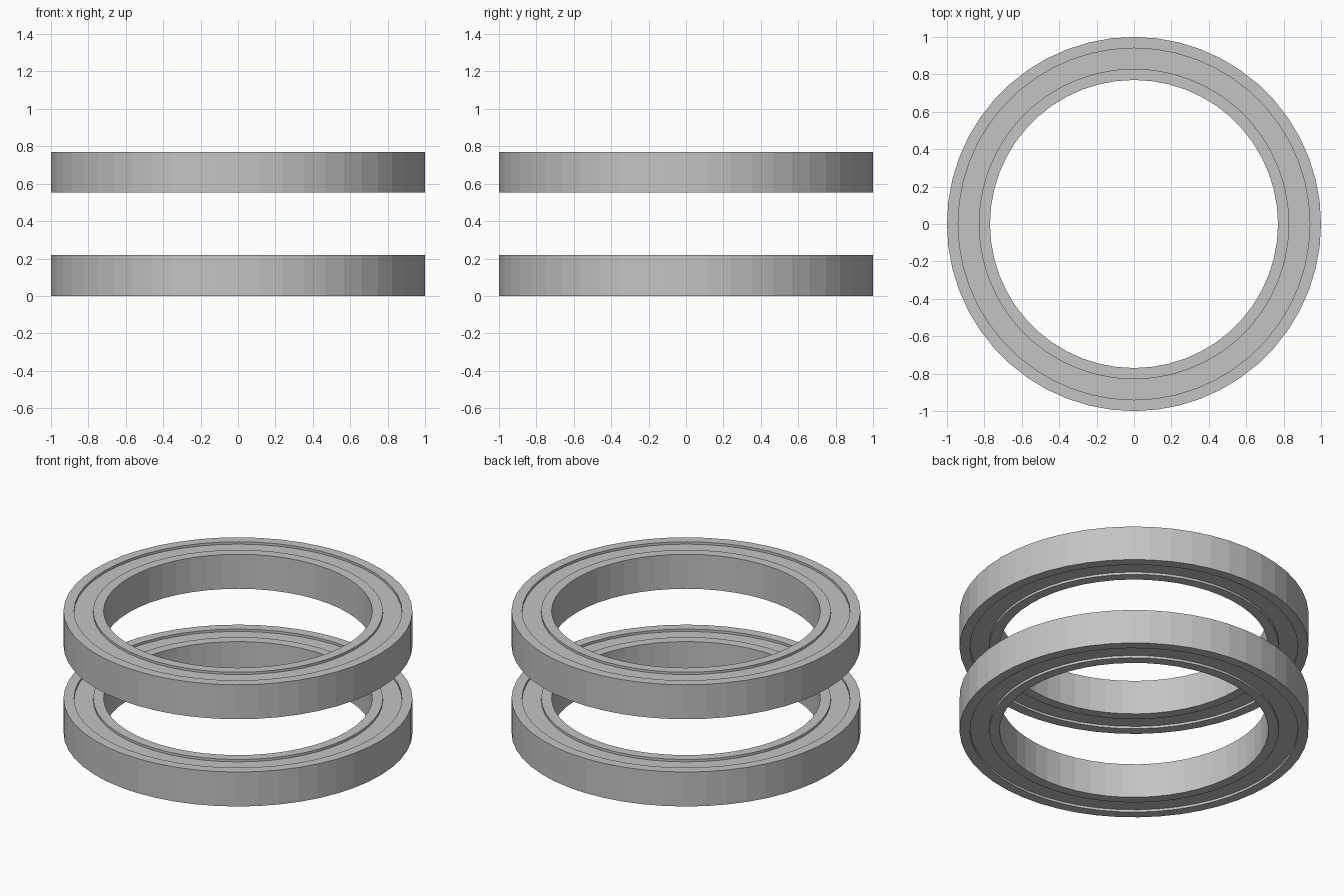
import bpy
import bmesh
from math import cos, sin, tau

cube = bpy.data.objects.get("Cube")
if cube:
    bpy.data.objects.remove(cube)

SEGMENTS = 52
HEIGHT = 0.218
RECESS = 0.015

steel = bpy.data.materials.new("steel grey")
steel.use_nodes = True
colour = (0.55, 0.55, 0.55, 1)
steel.diffuse_color = colour
steel.node_tree.nodes["Principled BSDF"].inputs["Base Color"].default_value = colour


def ring(name, inner, outer, low, high):
    """Sweep a rectangular section around z into a flat-faceted ring."""
    bm = bmesh.new()
    section = [(inner, low), (outer, low), (outer, high), (inner, high)]
    loops = []
    for i in range(SEGMENTS):
        a = tau * i / SEGMENTS
        loops.append([bm.verts.new((r * cos(a), r * sin(a), z)) for r, z in section])
    for i, here in enumerate(loops):
        there = loops[(i + 1) % SEGMENTS]
        for j in range(4):
            k = (j + 1) % 4
            bm.faces.new((here[j], there[j], there[k], here[k]))
    bmesh.ops.recalc_face_normals(bm, faces=bm.faces)
    mesh = bpy.data.meshes.new(name)
    bm.to_mesh(mesh)
    bm.free()
    mesh.materials.append(steel)
    bpy.context.collection.objects.link(bpy.data.objects.new(name, mesh))


# Two identical bearings: outer race, inner race and a recessed shield between
for label, base in (("lower", 0.0), ("upper", 0.552)):
    top = base + HEIGHT
    ring(label + "_outer_race", 0.94, 1.0, base, top)
    ring(label + "_inner_race", 0.77, 0.83, base, top)
    ring(label + "_shield", 0.83, 0.94, base + RECESS, top - RECESS)
